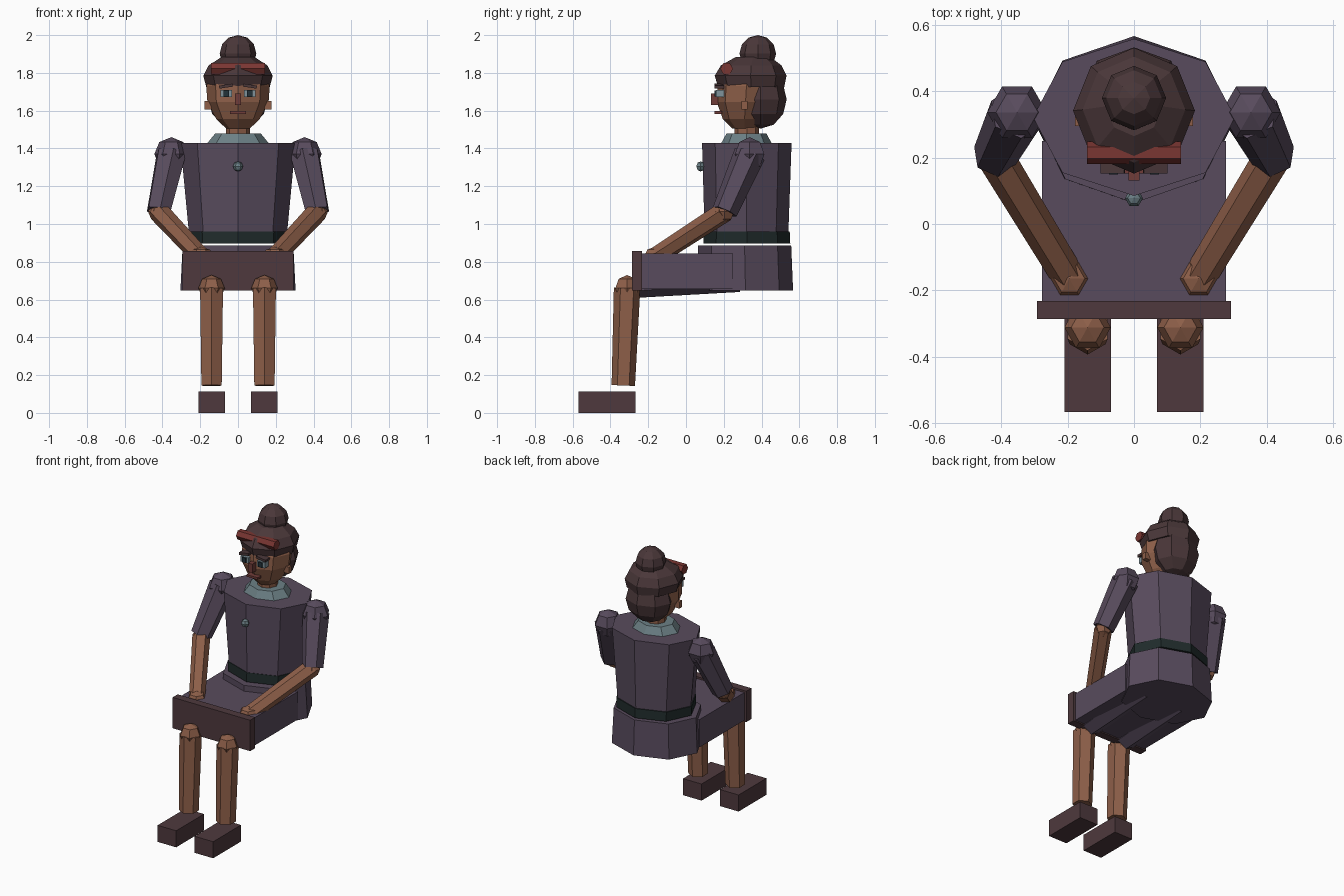
import bpy, bmesh, math
from mathutils import Vector, Matrix

cube = bpy.data.objects.get("Cube")
if cube:
    bpy.data.objects.remove(cube, do_unlink=True)


def material(name, *rgb):
    lin = [((c / 255 + 0.055) / 1.055) ** 2.4 for c in rgb] + [1]
    m = bpy.data.materials.new(name)
    m.use_nodes = True
    m.diffuse_color = lin
    m.node_tree.nodes["Principled BSDF"].inputs["Base Color"].default_value = lin
    return m


PURPLE = material("dusky purple", 88, 75, 93)
SKIN = material("brown skin", 142, 95, 73)
DARK = material("dark plum brown", 78, 57, 61)
HAIR = material("hair brown", 74, 55, 57)
RED = material("headband red", 122, 54, 50)
BELT = material("belt dark green", 32, 43, 43)
COLLAR = material("collar grey teal", 108, 128, 134)
LIP = material("reddish brown", 112, 60, 56)
EYE = material("eye grey blue", 128, 148, 156)
PUPIL = material("pupil dark teal", 34, 50, 58)


def finish(name, bm, mat):
    bmesh.ops.recalc_face_normals(bm, faces=bm.faces)
    me = bpy.data.meshes.new(name)
    bm.to_mesh(me)
    bm.free()
    me.materials.append(mat)
    ob = bpy.data.objects.new(name, me)
    bpy.context.collection.objects.link(ob)
    return ob


def box(name, mat, x, y, z, tilt=0):
    """Box from (min, max) pairs, optionally rolled about the y axis."""
    bm = bmesh.new()
    bmesh.ops.create_cube(bm, size=1)
    size = [b - a for a, b in (x, y, z)]
    mid = Vector([(a + b) / 2 for a, b in (x, y, z)])
    bmesh.ops.scale(bm, vec=size, verts=bm.verts)
    bmesh.ops.transform(bm, matrix=Matrix.Translation(mid) @ Matrix.Rotation(tilt, 4, 'Y'), verts=bm.verts)
    return finish(name, bm, mat)


def ball(name, mat, centre, radii, sides=6, rings=4):
    """Low-poly sphere with a corner facing the front."""
    bm = bmesh.new()
    bmesh.ops.create_uvsphere(bm, u_segments=sides, v_segments=rings, radius=1)
    bmesh.ops.rotate(bm, matrix=Matrix.Rotation(math.pi / 2, 3, 'Z'), verts=bm.verts)
    bmesh.ops.scale(bm, vec=radii, verts=bm.verts)
    bmesh.ops.translate(bm, vec=centre, verts=bm.verts)
    return finish(name, bm, mat)


def loft(name, mat, rings, sides=8):
    """Stacked elliptical rings: (z, centre y, radius x, radius y)."""
    bm = bmesh.new()
    loops = []
    for z, cy, rx, ry in rings:
        angles = [math.pi / 2 + math.tau * i / sides for i in range(sides)]
        loops.append([bm.verts.new((rx * math.cos(a), cy + ry * math.sin(a), z)) for a in angles])
    for low, high in zip(loops, loops[1:]):
        for i in range(sides):
            j = (i + 1) % sides
            bm.faces.new((low[i], low[j], high[j], high[i]))
    bm.faces.new(loops[0])
    bm.faces.new(loops[-1])
    return finish(name, bm, mat)


def limb(name, mat, start, end, r1, r2, sides=6):
    """Tapered six-sided tube between two points."""
    a, b = Vector(start), Vector(end)
    d = b - a
    bm = bmesh.new()
    bmesh.ops.create_cone(bm, cap_ends=True, segments=sides, radius1=r1, radius2=r2, depth=d.length)
    turn = Vector((0, 0, 1)).rotation_difference(d).to_matrix().to_4x4()
    bmesh.ops.transform(bm, matrix=Matrix.Translation((a + b) / 2) @ turn, verts=bm.verts)
    return finish(name, bm, mat)


# Torso, belt, hips and skirt
loft("torso", PURPLE, [(0.9, 0.32, 0.255, 0.22), (1.43, 0.322, 0.305, 0.237)])
loft("belt", BELT, [(0.897, 0.322, 0.265, 0.23), (0.96, 0.322, 0.268, 0.227)])
loft("hips", PURPLE, [(0.647, 0.315, 0.305, 0.252), (0.885, 0.31, 0.293, 0.247)])
box("skirt_lap", PURPLE, (-0.278, 0.278), (-0.235, 0.25), (0.655, 0.845))
box("skirt_hem", DARK, (-0.293, 0.293), (-0.287, -0.233), (0.647, 0.858))

# Collar, brooch and neck
loft("collar", COLLAR, [(1.425, 0.32, 0.165, 0.135), (1.48, 0.32, 0.12, 0.105)])
ball("brooch", COLLAR, (0, 0.078, 1.305), (0.027, 0.027, 0.027))
loft("neck", SKIN, [(1.42, 0.322, 0.065, 0.065), (1.58, 0.322, 0.062, 0.065)])

# Head and hair
loft("head", SKIN, [(1.505, 0.31, 0.062, 0.065), (1.555, 0.31, 0.115, 0.115),
                    (1.645, 0.315, 0.162, 0.152), (1.73, 0.32, 0.168, 0.152),
                    (1.82, 0.32, 0.13, 0.12)])
ball("back_hair", HAIR, (0, 0.395, 1.66), (0.158, 0.138, 0.155), 8, 6)
loft("hair_cap", HAIR, [(1.725, 0.345, 0.168, 0.175), (1.785, 0.342, 0.184, 0.19),
                        (1.84, 0.345, 0.155, 0.16), (1.885, 0.355, 0.085, 0.09)])
ball("bun", HAIR, (0, 0.38, 1.902), (0.097, 0.097, 0.098), 8, 6)
limb("headband", RED, (-0.142, 0.215, 1.822), (0.142, 0.215, 1.822), 0.034, 0.034)

# Face
box("nose", LIP, (-0.016, 0.016), (0.132, 0.18), (1.63, 1.69))
box("mouth", LIP, (-0.042, 0.042), (0.152, 0.19), (1.583, 1.597))

for side, s in (("right", -1), ("left", 1)):
    def span(a, b):
        return tuple(sorted((s * a, s * b)))

    # Eye, pupil, brow and ear
    box(side + "_eye", EYE, span(0.033, 0.092), (0.158, 0.2), (1.672, 1.71))
    box(side + "_pupil", PUPIL, span(0.048, 0.076), (0.15, 0.159), (1.674, 1.708))
    box(side + "_brow", HAIR, span(0.028, 0.1), (0.152, 0.2), (1.722, 1.738), s * 0.15)
    box(side + "_ear", SKIN, span(0.14, 0.178), (0.295, 0.325), (1.605, 1.65))

    # Arm
    shoulder, elbow, hand = (s * 0.353, 0.337, 1.37), (s * 0.42, 0.205, 1.065), (s * 0.195, -0.165, 0.825)
    ball(side + "_shoulder", PURPLE, shoulder, (0.09, 0.09, 0.09))
    limb(side + "_sleeve", PURPLE, shoulder, elbow, 0.085, 0.068)
    ball(side + "_elbow", SKIN, elbow, (0.056, 0.056, 0.056))
    limb(side + "_forearm", SKIN, elbow, hand, 0.056, 0.05)
    ball(side + "_hand", SKIN, hand, (0.066, 0.066, 0.055))

    # Leg and shoe
    knee, ankle = (s * 0.14, -0.312, 0.66), (s * 0.14, -0.332, 0.145)
    limb(side + "_thigh", PURPLE, (s * 0.14, 0.28, 0.725), (s * 0.14, -0.25, 0.685), 0.085, 0.075)
    ball(side + "_knee", SKIN, knee, (0.07, 0.072, 0.07))
    shin = limb(side + "_shin", SKIN, knee, ankle, 0.07, 0.062)
    box(side + "_shoe", DARK, span(0.07, 0.21), (-0.568, -0.268), (0, 0.113))
